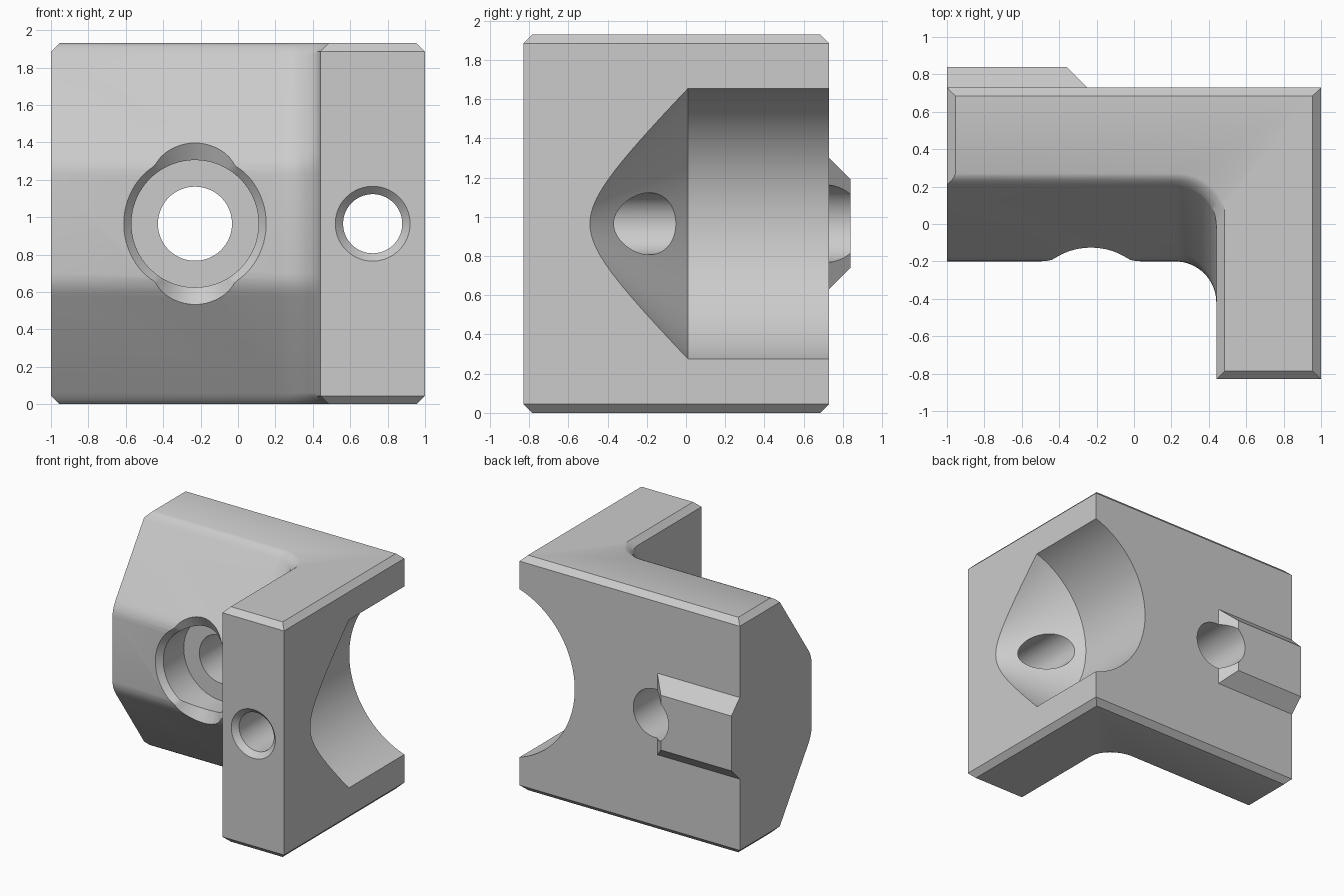
import bpy, bmesh, math

if "Cube" in bpy.data.objects:
    bpy.data.objects.remove(bpy.data.objects["Cube"])

MID = 0.965          # half height; the bracket is symmetric about this level
SLOPE = 0.69         # set-back of the arm's front slopes per unit of height


def finish(name, bm):
    bmesh.ops.recalc_face_normals(bm, faces=bm.faces)
    mesh = bpy.data.meshes.new(name)
    bm.to_mesh(mesh)
    bm.free()
    obj = bpy.data.objects.new(name, mesh)
    bpy.context.collection.objects.link(obj)
    return obj


def loft(name, rings):
    """Skin a closed solid through rings of equal point count."""
    bm = bmesh.new()
    loops = [[bm.verts.new(p) for p in ring] for ring in rings]
    n = len(loops[0])
    for a, b in zip(loops, loops[1:]):
        for i in range(n):
            j = (i + 1) % n
            bm.faces.new((a[i], a[j], b[j], b[i]))
    bm.faces.new(loops[0][::-1])
    bm.faces.new(loops[-1])
    return finish(name, bm)


def turned(name, x, profile, n=96):
    """Solid of revolution about a y-directed axis; profile is (radius, y)."""
    return loft(name, [[(x + r * math.cos(2 * math.pi * i / n), y,
                         MID + r * math.sin(2 * math.pi * i / n))
                        for i in range(n)] for r, y in profile])


def combine(target, other, operation):
    mod = target.modifiers.new(other.name, 'BOOLEAN')
    mod.operation = operation
    mod.solver = 'EXACT'
    mod.object = other
    bpy.context.view_layer.objects.active = target
    bpy.ops.object.modifier_apply(modifier=mod.name)
    bpy.data.objects.remove(other, do_unlink=True)


# L-shaped body: outline at each level, with inner fillet and chamfered ends
def outline(z, front, c):
    pts = [(-1 + c, 0.73 - c), (-1 + c, front)]
    for i in range(17):
        a = math.pi / 2 * (1 - i / 16)
        pts.append((0.22 + (0.22 + c) * math.cos(a),
                    front - 0.22 + 0.22 * math.sin(a)))
    pts += [(0.44 + c, -0.83 + c), (1 - c, -0.83 + c), (1 - c, 0.73 - c)]
    return [(x, y, z) for x, y in pts]


half = [(h, -0.2 + SLOPE * (h - 0.265) ** 2 / 0.24)
        for h in (0.265, 0.295, 0.325, 0.355, 0.385)]
half += [(0.905, 0.2), (0.92, 0.211), (0.945, 0.233), (0.957, 0.25), (0.965, 0.27)]
levels = [(-h, f) for h, f in reversed(half)] + half
body = loft("corner_bracket",
            [outline(MID + h, f, max(0, abs(h) - 0.92)) for h, f in levels])

# Tapered locating tongue on the back
tongue = loft("tongue", [
    [(-1, y, MID - w), (end, y, MID - w), (end, y, MID + w), (-1, y, MID + w)]
    for y, w, end in ((0.69, 0.375, -0.21), (0.84, 0.225, -0.36))])
combine(body, tongue, 'UNION')

# Large bore with a 45 degree conical end, open on the right side
combine(body, turned("bore", 1.226, [(0.001, -0.715), (0.726, 0.01), (0.726, 1.1)], 128),
        'DIFFERENCE')

# Countersunk hole through the right block
combine(body, turned("block_hole", 0.72,
                     [(0.21, -0.84), (0.158, -0.788), (0.158, 0.3)]), 'DIFFERENCE')

# Counterbore in the arm, its rim chamfer following the sloped faces
N = 96
rings = [[], [], [], []]
for i in range(N):
    a = 2 * math.pi * i / N
    s = abs(math.sin(a))
    r = 0.2554 / (1 - 0.414 * s) if s > 0.79 else 0.38
    y = -0.2 + SLOPE * max(0, r * s - 0.325)
    for ring, (rad, yy) in zip(rings, ((r + 0.01, -0.6), (r + 0.01, y - 0.01),
                                       (0.34, y + 0.045), (0.34, 0.11))):
        ring.append((-0.23 + rad * math.cos(a), yy, MID + rad * math.sin(a)))
combine(body, loft("counterbore", rings), 'DIFFERENCE')

# Through hole of the arm
combine(body, turned("arm_hole", -0.23, [(0.198, -0.1), (0.198, 1.1)]), 'DIFFERENCE')

# Single grey finish
grey = bpy.data.materials.new("plain_grey")
grey.diffuse_color = (0.6, 0.6, 0.6, 1)
grey.use_nodes = True
grey.node_tree.nodes["Principled BSDF"].inputs["Base Color"].default_value = grey.diffuse_color
body.data.materials.clear()
body.data.materials.append(grey)
for poly in body.data.polygons:
    poly.material_index = 0

bpy.ops.object.select_all(action='DESELECT')
body.select_set(True)
bpy.context.view_layer.objects.active = body
bpy.ops.object.shade_smooth_by_angle(angle=math.radians(30))
